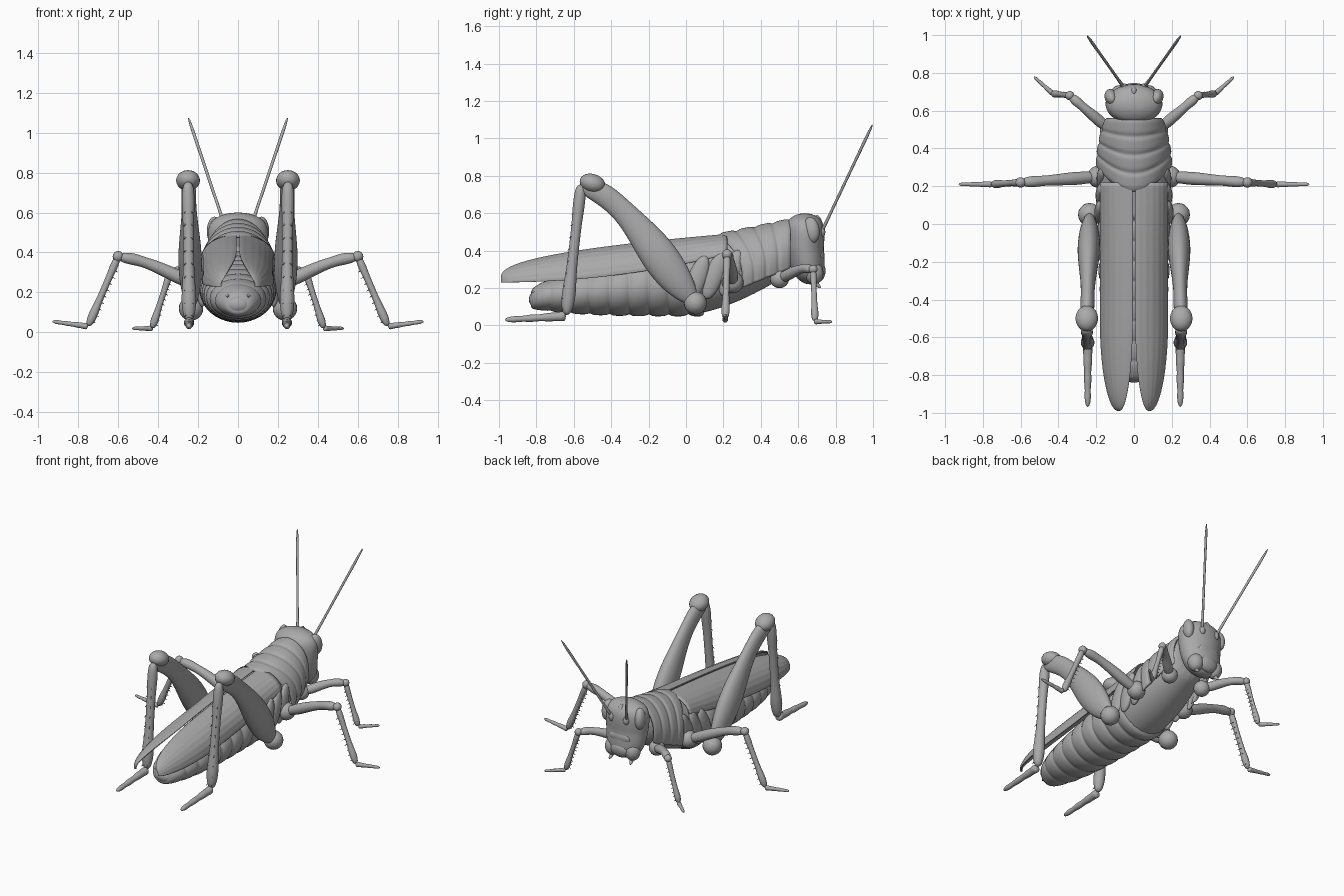
import bpy, bmesh, math
from mathutils import Vector, Matrix

cube = bpy.data.objects.get("Cube")
if cube:
    bpy.data.objects.remove(cube)

grey = bpy.data.materials.new("plain_grey")
grey.use_nodes = True
COLOUR = (.4, .4, .4, 1)
grey.diffuse_color = COLOUR
grey.node_tree.nodes["Principled BSDF"].inputs["Base Color"].default_value = COLOUR
X, Y, Z = Vector((1, 0, 0)), Vector((0, 1, 0)), Vector((0, 0, 1))


def finish(name, bm, levels=0):
    bmesh.ops.recalc_face_normals(bm, faces=bm.faces[:])
    mesh = bpy.data.meshes.new(name)
    bm.to_mesh(mesh)
    bm.free()
    mesh.materials.append(grey)
    mesh.polygons.foreach_set("use_smooth", [True] * len(mesh.polygons))
    part = bpy.data.objects.new(name, mesh)
    bpy.context.collection.objects.link(part)
    if levels:
        smooth = part.modifiers.new("smooth_form", "SUBSURF")
        smooth.levels = smooth.render_levels = levels
    return part


def skin(name, rings, closed=True, levels=2):
    """Bridge equal rows of points; closed rows form a capped solid."""
    bm = bmesh.new()
    rows = [[bm.verts.new(point) for point in ring] for ring in rings]
    count = len(rows[0])
    for row, following in zip(rows, rows[1:]):
        for i in range(count if closed else count - 1):
            j = (i + 1) % count
            bm.faces.new((row[i], row[j], following[j], following[i]))
    if closed:
        bm.faces.new(rows[0])
        bm.faces.new(rows[-1])
    return finish(name, bm, levels)


def shell(name, rows, thickness):
    part = skin(name, rows, closed=False)
    part.modifiers.new("thickness", "SOLIDIFY").thickness = thickness


def oval(centre, u, v, count=16):
    angles = [math.tau * i / count for i in range(count)]
    return [Vector(centre) + math.cos(a) * u + math.sin(a) * v for a in angles]


def steps(count):
    """Even fractions from zero to one."""
    return [i / count for i in range(count + 1)]


def limb(name, start, end, profile, thick, across=X, flat=1, bow=0):
    """Straight or bowed limb whose radius follows an evenly spaced profile."""
    ts = steps(len(profile) - 1)
    path = [start.lerp(end, t) + Z * bow * math.sin(math.pi * t ** 1.5) for t in ts]
    u = (end - start).cross(across).normalized()
    v = (end - start).cross(u).normalized() * flat
    skin(name, [oval(p, u * r * thick, v * r * thick, 10) for p, r in zip(path, profile)])


def blob(name, centre, size, tilt=0, turn=0):
    bm = bmesh.new()
    place = (Matrix.Translation(centre) @ Matrix.Rotation(turn, 4, "Z")
             @ Matrix.Rotation(tilt, 4, "X") @ Matrix.Diagonal((*size, 1)))
    bmesh.ops.create_uvsphere(bm, u_segments=20, v_segments=12, radius=1, matrix=place)
    finish(name, bm)


def thorns(name, start, end, out, thick):
    """Row of small thorns along a shin."""
    bm = bmesh.new()
    out = out.normalized()
    turn = out.to_track_quat("Z", "Y").to_matrix().to_4x4()
    for t in steps(11)[2:-1]:
        place = Matrix.Translation(start.lerp(end, t) + out * thick) @ turn
        bmesh.ops.create_cone(bm, cap_ends=True, segments=5, radius1=thick / 4,
                              radius2=0, depth=thick * 1.2, matrix=place)
    finish(name, bm)


THIN_THIGH = (.8, 1, 1.1, 1, .9, .8, 1, .6)
STOUT_THIGH = (.4, 1, 1.1, .8, .6, .7, .5)
SHIN = (.8, 1, .8, .8, .8, .9, 1.2, .7)
FOOT = (1.2, .8, .9, .6, .8, .5, .7, .3)


def leg(name, joints, thick, across, thorn, stout=False):
    """Hip ball, thigh, knee, thorny shin and jointed foot through four joints."""
    hip, knee, ankle, toe = joints
    blob(name + "_hip", hip, [thick * 1.7] * 3)
    if stout:
        limb(name + "_thigh", hip, knee, STOUT_THIGH, .1, across, flat=.6, bow=.09)
        blob(name + "_knee", knee + Y * .06, (.06, .07, .05), tilt=-.3)
    else:
        limb(name + "_thigh", hip, knee, THIN_THIGH, thick, across, bow=.02)
        blob(name + "_knee", knee, [thick * .8] * 3)
    shin = thick if stout else thick * .65
    limb(name + "_shin", knee, ankle, SHIN, shin, across)
    limb(name + "_foot", ankle, toe, FOOT, shin * .8, across)
    for row, lean in (("upper", .6), ("lower", -.6)):
        thorns(f"{name}_{row}_thorns", knee, ankle, thorn + across * lean, shin)


# Abdomen: overlapping segments that swell from the tail to the thorax
SEGMENTS = 9
rings = []
for k in range(SEGMENTS):
    for step, swell in ((0, .93), (.1, 1.03), (.6, 1.03), (.9, 1)):
        t = (k + step) / SEGMENTS
        width = .05 + .145 * math.sin(math.pi / 2 * t ** .5)
        height = .19 * (.25 + .75 * t ** .6)
        centre = (0, -.83 + .95 * t, .05 + .04 * (1 - t) ** 4 + height)
        rings.append(oval(centre, X * width * swell, Z * height * swell, 20))
skin("abdomen", rings, levels=1)
blob("abdomen_tip", (0, -.79, .14), (.07, .05, .05))

# Thorax core, rising and narrowing towards the head
rings = []
for t in steps(8):
    centre = (0, .56 * t, .24 + .18 * t ** 1.5)
    rings.append(oval(centre, X * .2 * (1 - .4 * t ** 3), Z * (.19 - .05 * t * t)))
skin("thorax", rings)

# Saddle-shaped neck shield with a pointed rear edge and cross grooves
rows = []
for t in steps(24):
    groove = 1 - .05 * (1 - abs(math.sin(4 * math.pi * t))) ** 3
    row = []
    for f in steps(16):
        a = math.radians(-22 + 224 * f)
        back = .3 - .13 * max(0, math.sin(a)) ** 2
        row.append(((.205 - .05 * t * t) * groove * math.cos(a), back + (.56 - back) * t,
                    .28 + .1 * t + (.215 - .02 * t) * groove * math.sin(a)))
    rows.append(row)
shell("neck_shield", rows, .012)

# Head capsule, from the mouth up to the crown
rings = []
for f in steps(14):
    t = -.98 + 1.96 * f
    width = .148 * math.sqrt(1 - t ** 4) * (1 + .15 * t)
    rings.append(oval((0, .635 + .03 * max(0, -t), .41 + .195 * t), X * width, Y * width * .7))
skin("head", rings)
blob("upper_lip", (0, .715, .28), (.07, .03, .05), tilt=-.25)
blob("face_plate", (0, .72, .37), (.08, .02, .04), tilt=-.1)
blob("face_ridge", (0, .7, .47), (.03, .04, .12))

for side, s in (("left", 1), ("right", -1)):
    def at(x, y, z):
        return Vector((s * x, y, z))

    # Folded wing with raised veins, rounded at the tip
    rows = []
    for f in steps(20):
        t = f * f
        spread = math.sqrt(1 - (1 - min(1, t / .4)) ** 2) + .05
        top, low = .26 + .23 * t ** .45, .23 + .15 * t * t
        inner, outer = .08 - .07 * spread, .08 + .097 * spread
        row = []
        for i, g in enumerate(steps(14)):
            vein = 1.01 if i % 2 else .99
            a = math.pi / 2 * g
            row.append(at(inner + (outer - inner) * math.sin(a) * vein, -.99 + 1.21 * t,
                          low + (top - low) * math.cos(a) * vein))
        rows.append(row)
    shell(side + "_wing", rows, .008)

    # Eye, antenna and mouthparts
    blob(side + "_eye", at(.12, .67, .51), (.035, .045, .07), tilt=.15, turn=-s * .35)
    blob(side + "_antenna_socket", at(.055, .725, .5), (.02, .02, .03))
    limb(side + "_antenna", at(.055, .725, .5), at(.25, 1, 1.08),
         (1.5, 1, 1, 1, 1, 1, 1.2, .6), .008)
    blob(side + "_jaw", at(.075, .685, .28), (.05, .05, .06))
    limb(side + "_mouth_feeler", at(.07, .67, .25), at(.08, .72, .2), (1, 1.2, 1, .6), .012)

    # Slanted side plates of the thorax and tail feeler
    for i in range(3):
        blob(f"{side}_side_plate_{'abc'[i]}", at(.18 - .006 * i, .06 + .09 * i, .25 + .015 * i),
             (.03, .05, .13), tilt=-.35)
    limb(side + "_tail_feeler", at(.06, -.74, .19), at(.05, -.83, .18), (1, 1, .6, .2), .02)

    # Three pairs of legs: hip, knee, ankle, toe
    leg(side + "_hind_leg", (at(.235, .05, .12), at(.25, -.56, .76), at(.245, -.64, .05),
                             at(.245, -.97, .03)), .036, X, -Y - Z, stout=True)
    leg(side + "_middle_leg", (at(.19, .25, .23), at(.6, .22, .38), at(.75, .21, .03),
                               at(.93, .21, .055)), .034, Y, at(-1, 0, -.6))
    leg(side + "_front_leg", (at(.13, .5, .25), at(.34, .68, .3), at(.43, .69, .02),
                              at(.53, .78, .02)), .03, Y, at(-1, 0, -.6))
